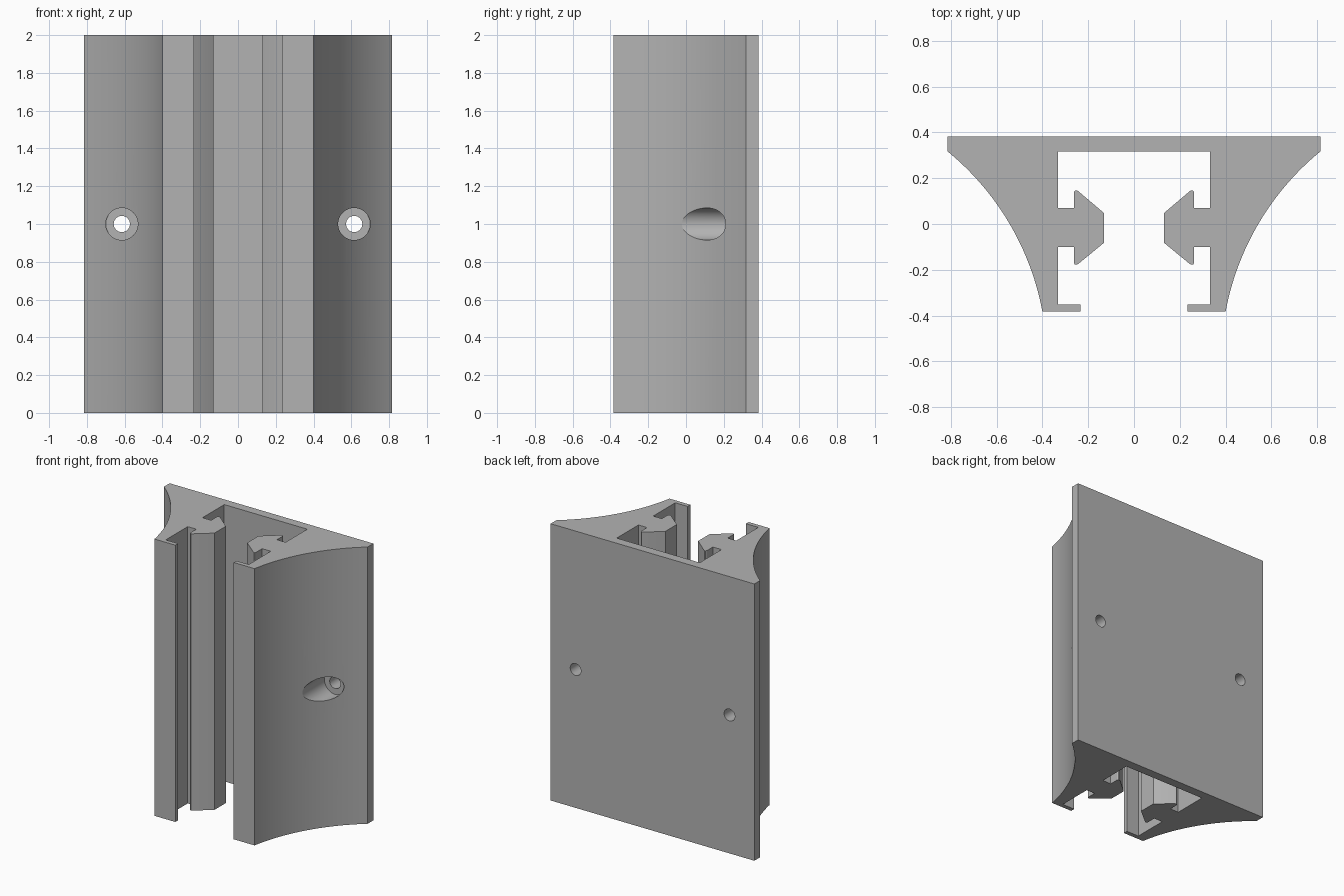
import bpy, bmesh, math
from mathutils import Vector

if "Cube" in bpy.data.objects:
    bpy.data.objects.remove(bpy.data.objects["Cube"])

HEIGHT = 2.0
grey = bpy.data.materials.new("grey")
grey.diffuse_color = (0.45, 0.45, 0.45, 1)
grey.use_nodes = True
grey.node_tree.nodes["Principled BSDF"].inputs["Base Color"].default_value = grey.diffuse_color


def arc(a, b, sagitta, n):
    """Points on the arc from a to b, bulging left of the direction a-b."""
    a, b = Vector(a), Vector(b)
    d = b - a
    half = d.length / 2
    left = Vector((-d.y, d.x)).normalized()
    r = (half ** 2 + sagitta ** 2) / (2 * sagitta)
    centre = (a + b) / 2 + left * (sagitta - r)
    ang = math.asin(half / r)
    along = d.normalized()
    pts = []
    for i in range(n + 1):
        t = -ang + 2 * ang * i / n
        p = centre + left * r * math.cos(t) + along * r * math.sin(t)
        pts.append((p.x, p.y))
    return pts


# Right half of the cross-section: inner channel, clip rail, lip, curved flank, flange edge
half = [
    (0.332, 0.317), (0.332, 0.069), (0.263, 0.069), (0.263, 0.137),
    (0.259, 0.145), (0.251, 0.147), (0.243, 0.143),
    (0.131, 0.048), (0.131, -0.082),
    (0.243, -0.174), (0.251, -0.178), (0.259, -0.176), (0.263, -0.168),
    (0.263, -0.100), (0.332, -0.100), (0.332, -0.351),
    (0.233, -0.351), (0.233, -0.3825),
]
half += arc((0.400, -0.3825), (0.814, 0.317), 0.072, 32)
half.append((0.814, 0.3825))
profile = half + [(-x, y) for x, y in reversed(half)]

# Extruded bracket body
bm = bmesh.new()
base = bm.faces.new([bm.verts.new((x, y, 0)) for x, y in profile])
ext = bmesh.ops.extrude_face_region(bm, geom=[base])
top = [v for v in ext["geom"] if isinstance(v, bmesh.types.BMVert)]
bmesh.ops.translate(bm, verts=top, vec=(0, 0, HEIGHT))
bmesh.ops.recalc_face_normals(bm, faces=bm.faces)
mesh = bpy.data.meshes.new("bracket")
bm.to_mesh(mesh)
bm.free()
bracket = bpy.data.objects.new("bracket", mesh)
bpy.context.collection.objects.link(bracket)
mesh.materials.append(grey)


def drill(name, x, radius, y0, y1):
    """Cut a round hole along y through the bracket."""
    bpy.ops.mesh.primitive_cylinder_add(
        vertices=48, radius=radius, depth=y1 - y0,
        location=(x, (y0 + y1) / 2, HEIGHT / 2), rotation=(math.pi / 2, 0, 0))
    cutter = bpy.context.object
    cutter.name = name
    cutter.hide_render = True
    cutter.data.materials.append(grey)
    mod = bracket.modifiers.new(name, 'BOOLEAN')
    mod.operation = 'DIFFERENCE'
    mod.solver = 'EXACT'
    mod.object = cutter
    bpy.context.view_layer.objects.active = bracket
    bpy.ops.object.modifier_apply(modifier=name)
    bpy.data.objects.remove(cutter)


# Counterbored screw holes through both flanks
for side in (-1, 1):
    drill("counterbore_cutter", side * 0.615, 0.085, -0.6, 0.23)
    drill("screw_hole_cutter", side * 0.615, 0.043, 0.1, 0.6)

bpy.ops.object.select_all(action='DESELECT')
bracket.select_set(True)
bpy.context.view_layer.objects.active = bracket
bpy.ops.object.shade_smooth_by_angle(angle=math.radians(25))
